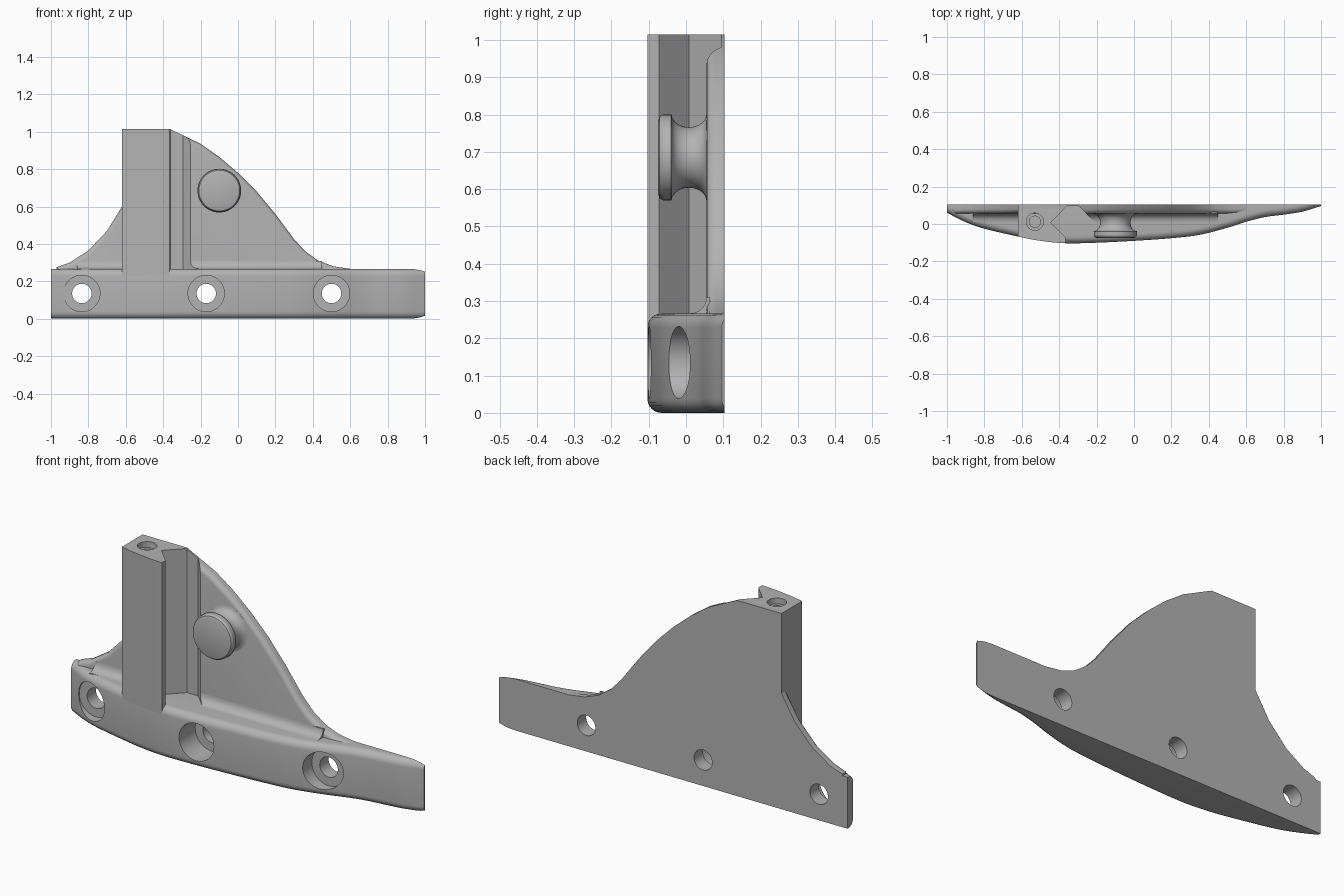
import bpy, bmesh, math
from mathutils import Vector

if "Cube" in bpy.data.objects:
    bpy.data.objects.remove(bpy.data.objects["Cube"], do_unlink=True)

grey = bpy.data.materials.new("plain_grey")
GREY = (0.45, 0.45, 0.45, 1)
grey.use_nodes = True
grey.diffuse_color = GREY
grey.node_tree.nodes["Principled BSDF"].inputs["Base Color"].default_value = GREY

BACK = 0.103
WALL = 0.055
TOP = 0.267


def finish(name, bm):
    bmesh.ops.recalc_face_normals(bm, faces=bm.faces)
    mesh = bpy.data.meshes.new(name)
    bm.to_mesh(mesh)
    bm.free()
    mesh.materials.append(grey)
    ob = bpy.data.objects.new(name, mesh)
    bpy.context.collection.objects.link(ob)
    return ob


def prism(name, pts, axis, lo, hi, bevel=0):
    """Extrude a 2D outline along an axis; optionally round its low-end rim."""
    place = {"x": lambda p, t: (t, p[0], p[1]),
             "y": lambda p, t: (p[0], t, p[1]),
             "z": lambda p, t: (p[0], p[1], t)}[axis]
    bm = bmesh.new()
    a = [bm.verts.new(place(p, lo)) for p in pts]
    b = [bm.verts.new(place(p, hi)) for p in pts]
    cap = bm.faces.new(a)
    bm.faces.new(b)
    for i in range(len(pts)):
        j = (i + 1) % len(pts)
        bm.faces.new((a[i], a[j], b[j], b[i]))
    if bevel:
        bmesh.ops.recalc_face_normals(bm, faces=bm.faces)
        bmesh.ops.bevel(bm, geom=list(cap.edges), offset=bevel, segments=4,
                        profile=0.5, affect="EDGES", clamp_overlap=True)
    return finish(name, bm)


def circle(cx, cy, r, n=40):
    return [(cx + r * math.cos(math.tau * i / n), cy + r * math.sin(math.tau * i / n))
            for i in range(n)]


def cut(ob, cutters):
    for c in cutters:
        m = ob.modifiers.new("cut", "BOOLEAN")
        m.operation = "DIFFERENCE"
        m.solver = "EXACT"
        m.object = c
        bpy.context.view_layer.objects.active = ob
        bpy.ops.object.modifier_apply(modifier=m.name)


def curve(pts, steps=4):
    """Smooth path through a few points."""
    p = [Vector(q) for q in pts]
    p = [2 * p[0] - p[1]] + p + [2 * p[-1] - p[-2]]
    out = []
    for i in range(1, len(p) - 2):
        a, b, c, d = p[i - 1:i + 3]
        for s in range(steps):
            t = s / steps
            out.append(0.5 * (2 * b + (c - a) * t + (2 * a - 5 * b + 4 * c - d) * t ** 2
                              + (3 * b - a - 3 * c + d) * t ** 3))
    return out + [p[-2]]


# Base bar: rounded section lofted along a bowed front edge
front = curve([(-1, 0.06), (-0.9, 0.01), (-0.8, -0.025), (-0.62, -0.067), (-0.5, -0.09),
               (-0.365, -0.103), (-0.2, -0.1), (0, -0.09), (0.2, -0.076), (0.35, -0.058),
               (0.5, -0.02), (0.6, 0.012), (0.7, 0.037), (0.8, 0.05), (0.9, 0.066), (1, 0.096)])
bm = bmesh.new()
rings = []
R = 0.038
for x, f in front:
    end = math.acos(max(0, 1 - (BACK - f) / R))
    arc = [(f + R * (1 - math.cos(end * k / 6)), R * (1 - math.sin(end * k / 6)))
           for k in range(7)]
    low = [(BACK, arc[-1][1])] + arc[::-1]
    sec = low + [(y, TOP - z) for y, z in low[::-1]]
    rings.append([bm.verts.new((x, y, z)) for y, z in sec])
for r, s in zip(rings, rings[1:]):
    for i in range(len(r)):
        j = (i + 1) % len(r)
        bm.faces.new((r[i], r[j], s[j], s[i]))
bm.faces.new(rings[0])
bm.faces.new(rings[-1])
bmesh.ops.remove_doubles(bm, verts=bm.verts, dist=0.0002)
base = finish("base_bar", bm)

# Back wall with sweeping outline
wall = prism("back_wall", [
    (-0.97, 0.12), (-0.97, 0.275), (-0.9, 0.30), (-0.8, 0.365), (-0.7, 0.47), (-0.62, 0.6),
    (-0.62, 1.015), (-0.365, 1.015), (-0.2, 0.935), (-0.1, 0.865), (0, 0.78), (0.1, 0.68),
    (0.2, 0.56), (0.3, 0.425), (0.36, 0.36), (0.43, 0.31), (0.51, 0.28), (0.62, 0.264),
    (0.62, 0.12)], "y", WALL, BACK, bevel=0.025)

# Concave fillet between wall and base
F = 0.043
fillet = prism("wall_fillet", [(WALL + 0.01, 0.25), (WALL - F, 0.25)] + [
    (WALL - F + F * math.sin(a), TOP + F - F * math.cos(a))
    for a in [math.pi / 2 * k / 6 for k in range(7)]] + [(WALL + 0.01, TOP + F)],
    "x", -0.86, 0.45)

# Upright column, following the bowed front
bow = [tuple(p) for p in front if -0.621 < p.x < -0.364]
column = prism("column", [(-0.62, BACK)] + bow + [(-0.365, BACK)], "z", 0.23, 1.015)

# Cutters: vee groove, screw hole, counterbored mounting holes
groove = prism("groove_cutter", [(-0.28, -0.08), (-0.2, 0), (-0.295, 0.095), (-0.36, 0.095),
                                 (-0.445, 0.008), (-0.357, -0.08)], "z", TOP, 1.2)
screw = [prism("screw_cutter", circle(-0.53, 0.012, r), "z", z, 1.2)
         for r, z in ((0.03, 0.6), (0.046, 0.985))]
bores = []
for x in (-0.835, -0.17, 0.5):
    bores.append(prism("hole_cutter", circle(x, 0.135, 0.052), "y", -0.3, 0.3))
    bores.append(prism("counterbore_cutter", circle(x, 0.135, 0.097), "y", -0.3, 0.03))

cut(base, bores)
cut(wall, bores + [groove])
cut(fillet, [groove])
cut(column, [groove] + screw)
for c in [groove] + screw + bores:
    bpy.data.objects.remove(c, do_unlink=True)

# Waisted knob: lathe around the y axis
prof = [(0, -0.075), (0.098, -0.075), (0.109, -0.071), (0.115, -0.062), (0.115, -0.04)]
prof += [(0.117 - 0.036 * math.sin(math.pi * k / 10), 0.008 - 0.047 * math.cos(math.pi * k / 10))
         for k in range(11)] + [(0.117, 0.06), (0, 0.06)]
bm = bmesh.new()
vs = [bm.verts.new((r, y, 0)) for r, y in prof]
es = [bm.edges.new(p) for p in zip(vs, vs[1:])]
bmesh.ops.spin(bm, geom=vs + es, cent=(0, 0, 0), axis=(0, 1, 0), angle=math.tau,
               steps=48, use_duplicate=False)
bmesh.ops.remove_doubles(bm, verts=bm.verts, dist=0.0005)
bmesh.ops.translate(bm, verts=bm.verts, vec=(-0.1, 0, 0.685))
knob = finish("knob", bm)

# Smooth curved faces, keep hard edges
bpy.ops.object.select_all(action="DESELECT")
for ob in (base, wall, fillet, column, knob):
    ob.select_set(True)
bpy.context.view_layer.objects.active = base
bpy.ops.object.shade_smooth_by_angle(angle=math.radians(30))
